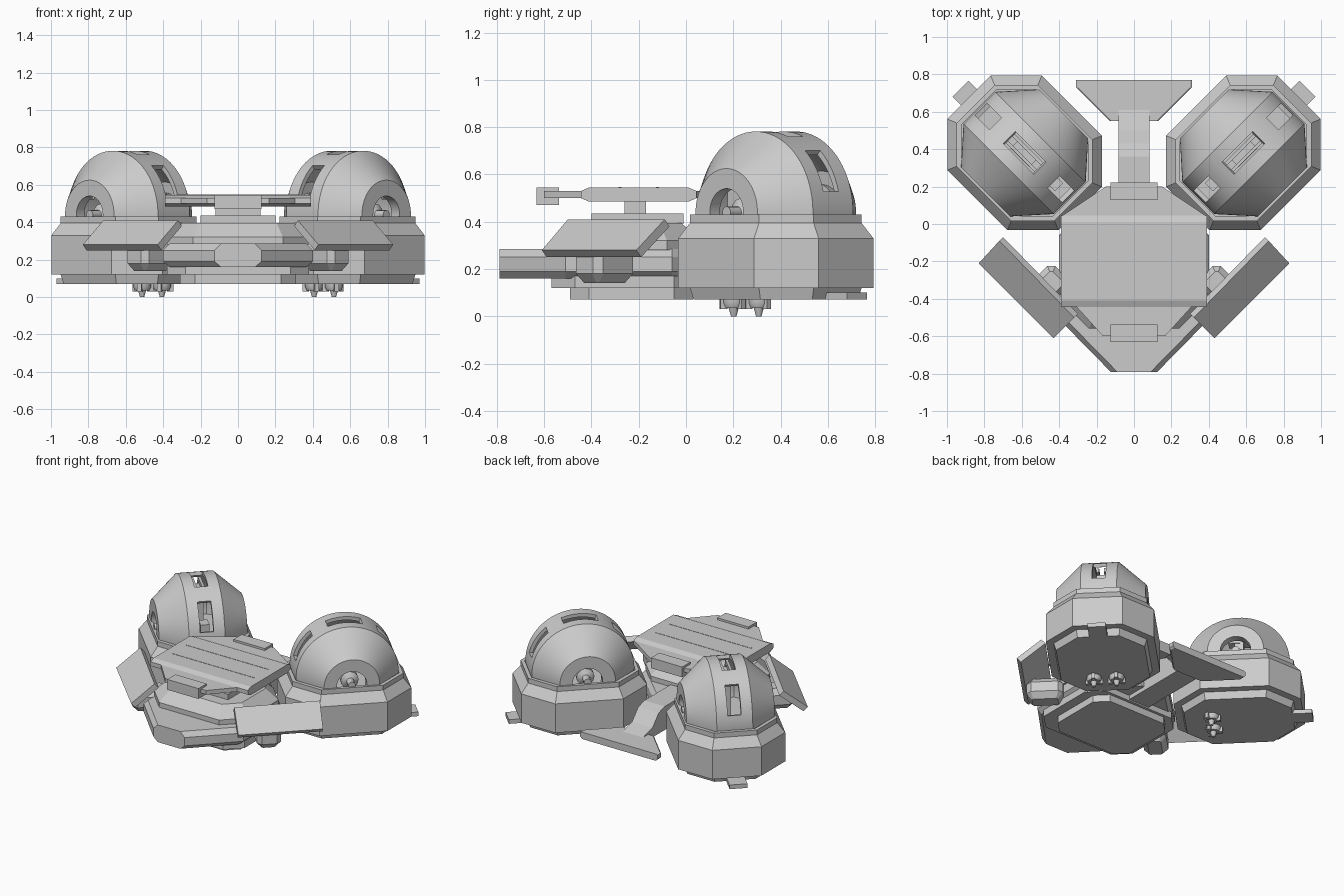
import bpy, bmesh
from math import sin, cos, pi, radians
from mathutils import Matrix, Vector

if "Cube" in bpy.data.objects:
    bpy.data.objects.remove(bpy.data.objects["Cube"])

POD = Matrix.Translation((0.585, 0.38, 0)) @ Matrix.Rotation(pi / 4, 4, 'Z')
ID = Matrix.Identity(4)


def finish(name, bm, mat=ID, mirror=False, smooth=None):
    bm.transform(mat)
    bmesh.ops.recalc_face_normals(bm, faces=bm.faces[:])
    me = bpy.data.meshes.new(name)
    if smooth:
        for f in bm.faces:
            f.smooth = True
    bm.to_mesh(me)
    bm.free()
    if smooth:
        me.set_sharp_from_angle(angle=radians(smooth))
    ob = bpy.data.objects.new(name, me)
    bpy.context.collection.objects.link(ob)
    if mirror:
        ob.modifiers.new("mirror", 'MIRROR').use_mirror_merge = False
    return ob


def loft(name, rings, mat=ID, mirror=False, smooth=None):
    bm = bmesh.new()
    vs = [[bm.verts.new(p) for p in r] for r in rings]
    n = len(vs[0])
    for a, b in zip(vs, vs[1:]):
        for i in range(n):
            bm.faces.new((a[i], a[(i + 1) % n], b[(i + 1) % n], b[i]))
    bm.faces.new(vs[0][::-1])
    bm.faces.new(vs[-1])
    return finish(name, bm, mat, mirror, smooth)


def octagon(cx, cy, hx, hy, c, d, z):
    # chamfered rectangle inset evenly by d
    hx, hy, c = hx - d, hy - d, c - 0.586 * d
    pts = [(hx, hy - c), (hx - c, hy), (c - hx, hy), (-hx, hy - c),
           (-hx, c - hy), (c - hx, -hy), (hx - c, -hy), (hx, c - hy)]
    return [(cx + x, cy + y, z) for x, y in pts]


def box(name, x0, x1, y0, y1, z0, z1, mat=ID, mirror=False):
    return loft(name, [[(x0, y0, z), (x1, y0, z), (x1, y1, z), (x0, y1, z)] for z in (z0, z1)],
                mat, mirror)


def plate(name, half, levels):
    # symmetric outline from its right half; levels = (sideways inset, z)
    rings = []
    for d, z in levels:
        right = [(x - d, y, z) for x, y in half]
        rings.append(right + [(-x, y, z) for x, y, z in right[::-1]])
    loft(name, rings)


def side_profile(name, pts, hw):
    loft(name, [[(x, y, z) for y, z in pts] for x in (-hw, hw)])


def turned(name, prof, mat, n=12):
    # round part along local z
    loft(name, [[(r * cos(2 * pi * i / n), r * sin(2 * pi * i / n), z) for i in range(n)]
                for r, z in prof], mat, True, 35)


# Pod hulls: stepped octagonal tub with a raised rim
loft("pod_hull", [octagon(0, 0, 0.42, 0.357, 0.193, d, z) for d, z in
                  ((0.065, 0.07), (0.05, 0.12), (0, 0.12), (0, 0.33), (0.05, 0.395),
                   (0.05, 0.43), (0.075, 0.43), (0.075, 0.36))], POD, True)

# Domes: hollow, turned about a horizontal axis, with window slots in the middle band
bm = bmesh.new()
CZ = 0.44
prof = [(0.235, 0.1), (0.295, 0.1), (0.295, 0.185), (0.12, 0.342), (0.045, 0.342)]
prof = [(-v, r) for v, r in prof] + prof[::-1]
angles = range(-105, 106, 5)
grid = [[bm.verts.new((r * sin(radians(a)), v, CZ + r * cos(radians(a)))) for v, r in prof]
        for a in angles]
mid = len(prof) // 2 - 1
for i, a in enumerate(angles[:-1]):
    m = abs(a + 2.5)
    for j in range(len(prof) - 1):
        if j == mid and (m < 20 or 40 < m < 75):
            continue
        bm.faces.new((grid[i][j], grid[i + 1][j], grid[i + 1][j + 1], grid[i][j + 1]))
dome = finish("pod_dome", bm, POD, False, 30)
# make sure the shell faces outward before thickening
me = dome.data
top = max(me.polygons, key=lambda p: p.center.z)
if top.normal.dot(top.center - Vector((0.585, 0.38, CZ))) < 0:
    me.flip_normals()
sol = dome.modifiers.new("shell", 'SOLIDIFY')
sol.thickness = 0.025
sol.offset = -1
# bake the thickness so the window edges are sharp
solid = bpy.data.meshes.new_from_object(dome.evaluated_get(bpy.context.evaluated_depsgraph_get()))
solid.set_sharp_from_angle(angle=radians(30))
dome.modifiers.clear()
dome.data = solid
dome.modifiers.new("mirror", 'MIRROR').use_mirror_merge = False

# Guns inside the domes
box("top_gun_body", -0.07, 0.07, -0.035, 0.035, 0.64, 0.70, POD, True)
for s in (-1, 1):
    box("top_gun_barrel", -0.11, 0.11, s * 0.025 - 0.009, s * 0.025 + 0.009, 0.70, 0.73, POD, True)
    end = POD @ Matrix.Translation((0, s * 0.17, 0.44)) @ Matrix.Rotation(-s * pi / 2, 4, 'X')
    turned("end_gun", [(0.06, 0), (0.06, 0.04), (0.025, 0.06), (0.025, 0.125)], end)
box("gun_post", -0.03, 0.03, -0.03, 0.03, 0.36, 0.64, POD, True)
box("slot_gun", -0.26, -0.18, -0.03, 0.03, 0.36, 0.55, POD, True)

# Pod feet tabs and thrusters
box("pod_tab", 0.34, 0.485, -0.06, 0.06, 0.07, 0.10, POD, True)
for s in (-1, 1):
    at = POD @ Matrix.Translation((-0.177, s * 0.075, 0))
    turned("thruster", [(0.012, 0), (0.022, 0.035), (0.04, 0.035), (0.05, 0.055), (0.05, 0.08)], at)
    for k in range(3):
        box("thruster_fin", 0.03, 0.06, -0.012, 0.012, 0.03, 0.075,
            at @ Matrix.Rotation(k * 2 * pi / 3, 4, 'Z'), True)

# Central hull stack
loft("hull_keel", [octagon(0, -0.23, 0.31, 0.26, 0.08, d, z)
                   for d, z in ((0, 0.07), (0, 0.13))])
loft("hull_lower_step", [octagon(0, -0.26, 0.38, 0.31, 0.1, 0, z) for z in (0.12, 0.17)])
plate("hull_main", [(0.125, -0.79), (0.40, -0.51), (0.40, -0.06), (0.13, 0.2)],
      [(0.035, 0.16), (0, 0.19), (0, 0.25), (0.035, 0.285)])
loft("hull_upper", [octagon(0, -0.25, 0.38, 0.31, 0.14, d, z)
                    for d, z in ((0, 0.28), (0, 0.32), (0.08, 0.395))])
box("hull_cap", -0.2, 0.2, -0.40, -0.01, 0.39, 0.435)
box("deck_pillar", -0.12, 0.12, -0.26, -0.17, 0.43, 0.49)

# Raised deck with thin flanges and end bars
side_profile("deck", [(-0.445, 0.5), (-0.41, 0.485), (0.01, 0.485), (0.045, 0.5),
                      (0.045, 0.53), (0.01, 0.545), (-0.41, 0.545), (-0.445, 0.53)], 0.39)
plate("deck_flange", [(0.165, -0.6), (0.31, -0.44), (0.39, -0.40), (0.39, 0.04), (0.15, 0.2)],
      [(0, 0.5), (0, 0.53)])
for y in (-0.28, -0.12):
    box("deck_groove_trim", -0.33, 0.33, y - 0.006, y + 0.006, 0.54, 0.547)
for y in (-0.585, 0.175):
    box("deck_bar", -0.125, 0.125, y - 0.047, y + 0.047, 0.47, 0.545)

# Neck and tail plate
side_profile("tail_neck", [(0.05, 0.13), (0.61, 0.13), (0.61, 0.17), (0.50, 0.20),
                           (0.43, 0.28), (0.36, 0.30), (0.05, 0.30)], 0.082)
plate("tail_plate", [(0.13, 0.55), (0.31, 0.73), (0.31, 0.77)],
      [(0.015, 0.12), (0, 0.135), (0, 0.165), (0.01, 0.17)])

# Tilted side panels on chunky arms
panel = [(0.83, -0.21, 0.28), (0.43, -0.61, 0.28), (0.32, -0.50, 0.41), (0.72, -0.09, 0.41)]
loft("side_panel", [[(x - 0.02, y + 0.02, z - 0.03) for x, y, z in panel], panel], ID, True)
ARM = Matrix.Translation((0.47, -0.345, 0)) @ Matrix.Rotation(-pi / 4, 4, 'Z')
loft("panel_arm", [octagon(0, 0, 0.12, 0.08, 0.03, d, z) for d, z in
                   ((0.035, 0.14), (0, 0.18), (0, 0.25), (0.03, 0.29))], ARM, True)
